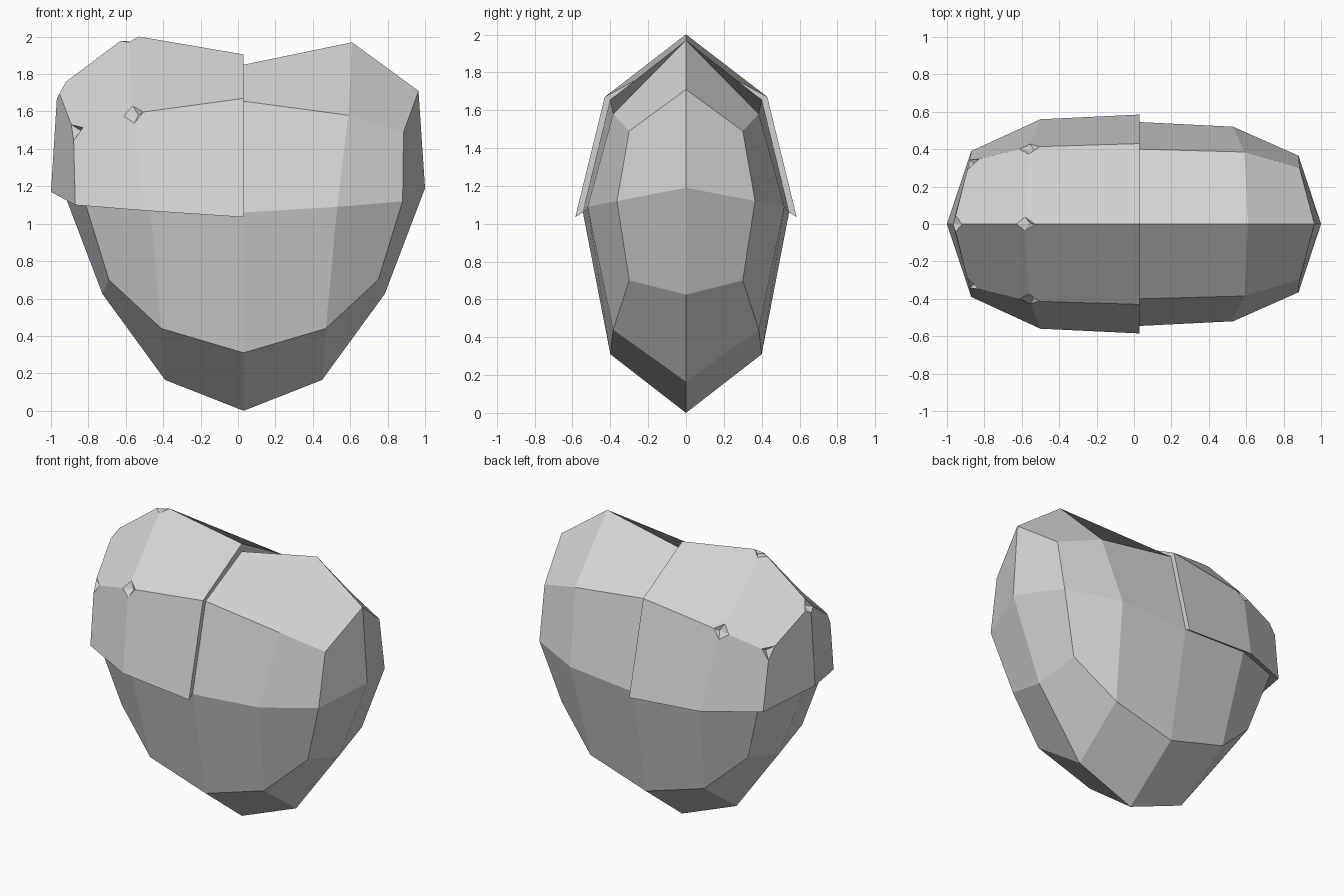
import bpy
import bmesh
from mathutils import Vector

cube = bpy.data.objects.get("Cube")
if cube:
    bpy.data.objects.remove(cube, do_unlink=True)

CENTRE = 0.03      # x of the heart's plane of symmetry
DENT_SIZE = 0.055  # how far each dent reaches along its edges

# Points as (distance from symmetry plane, depth, height).
# Capitals run up the outer rim, small letters up the front ring; m, n are the belly.
HEART = {
    "A": (0, 0, 0), "B": (.42, 0, .165), "C": (.755, 0, .625), "D": (.97, 0, 1.19),
    "E": (.935, 0, 1.71), "F": (.58, 0, 1.97), "G": (0, 0, 1.85),
    "a": (0, .4, .31), "b": (.44, .385, .44), "c": (.72, .3, .7), "d": (.85, .365, 1.12),
    "e": (.855, .3, 1.49), "f": (.56, .385, 1.58), "g": (0, .4, 1.655),
    "m": (0, .545, 1.06), "n": (.5, .52, 1.09),
}
SHELL = {
    "D": (1.03, 0, 1.17), "E": (.995, 0, 1.725), "F": (.615, 0, 2.01), "G": (0, 0, 1.905),
    "d": (.9, .39, 1.1), "e": (.91, .335, 1.5), "f": (.59, .412, 1.59), "g": (0, .43, 1.67),
    "m": (0, .585, 1.035), "n": (.53, .56, 1.07),
}
HEART_FACES = ["ABba", "BCcb", "CDdc", "DEed", "EFfe", "FGgf",
               "abnm", "bcdn", "ndef", "mnfg"]
SHELL_FACES = ["DEed", "EFfe", "FGgf", "ndef", "mnfg"]
SHELL_BORDER = "GgmndD"
DENTED = "EFef"

grey = bpy.data.materials.new("light grey")
colour = (0.65, 0.65, 0.65, 1)
grey.use_nodes = True
grey.diffuse_color = colour
grey.node_tree.nodes["Principled BSDF"].inputs["Base Color"].default_value = colour


def place(point, side, front):
    """Mirror a point to one side (x) and to the front or back (y)."""
    x, y, z = point
    return Vector((CENTRE + side * x, front * y, z))


def make_object(name, polygons):
    """Join polygons given as lists of points into one flat shaded object."""
    bm = bmesh.new()
    for polygon in polygons:
        bm.faces.new([bm.verts.new(p) for p in polygon])
    bmesh.ops.remove_doubles(bm, verts=bm.verts, dist=0.0005)
    bmesh.ops.recalc_face_normals(bm, faces=bm.faces)
    mesh = bpy.data.meshes.new(name)
    bm.to_mesh(mesh)
    bm.free()
    mesh.materials.append(grey)
    obj = bpy.data.objects.new(name, mesh)
    bpy.context.collection.objects.link(obj)
    return obj


# Faceted heart body, mirrored sideways and front to back
body = []
for side in (-1, 1):
    for front in (-1, 1):
        pts = {k: place(p, side, front) for k, p in HEART.items()}
        body += [[pts[k] for k in face] for face in HEART_FACES]
make_object("heart_body", body)

# Raised shell over the upper right lobe, with a dent at each inner corner
shell = []
for front in (-1, 1):
    outer = {k: place(p, -1, front) for k, p in SHELL.items()}
    inner = {k: place(p, -1, front) for k, p in HEART.items()}

    def along(start, end):
        step = outer[end] - outer[start]
        return outer[start] + step.normalized() * DENT_SIZE

    for face in SHELL_FACES:
        polygon = []
        for i, k in enumerate(face):
            if k not in DENTED:
                polygon.append(outer[k])
                continue
            before = along(k, face[i - 1])
            after = along(k, face[(i + 1) % len(face)])
            polygon += [before, after]
            pit = outer[k].lerp(inner[k], 0.9)
            shell.append([after, before, pit])
        shell.append(polygon)

    # Thickness of the shell along its open border
    for k, j in zip(SHELL_BORDER, SHELL_BORDER[1:]):
        shell.append([outer[k], outer[j], inner[j], inner[k]])
make_object("upper_right_shell", shell)
